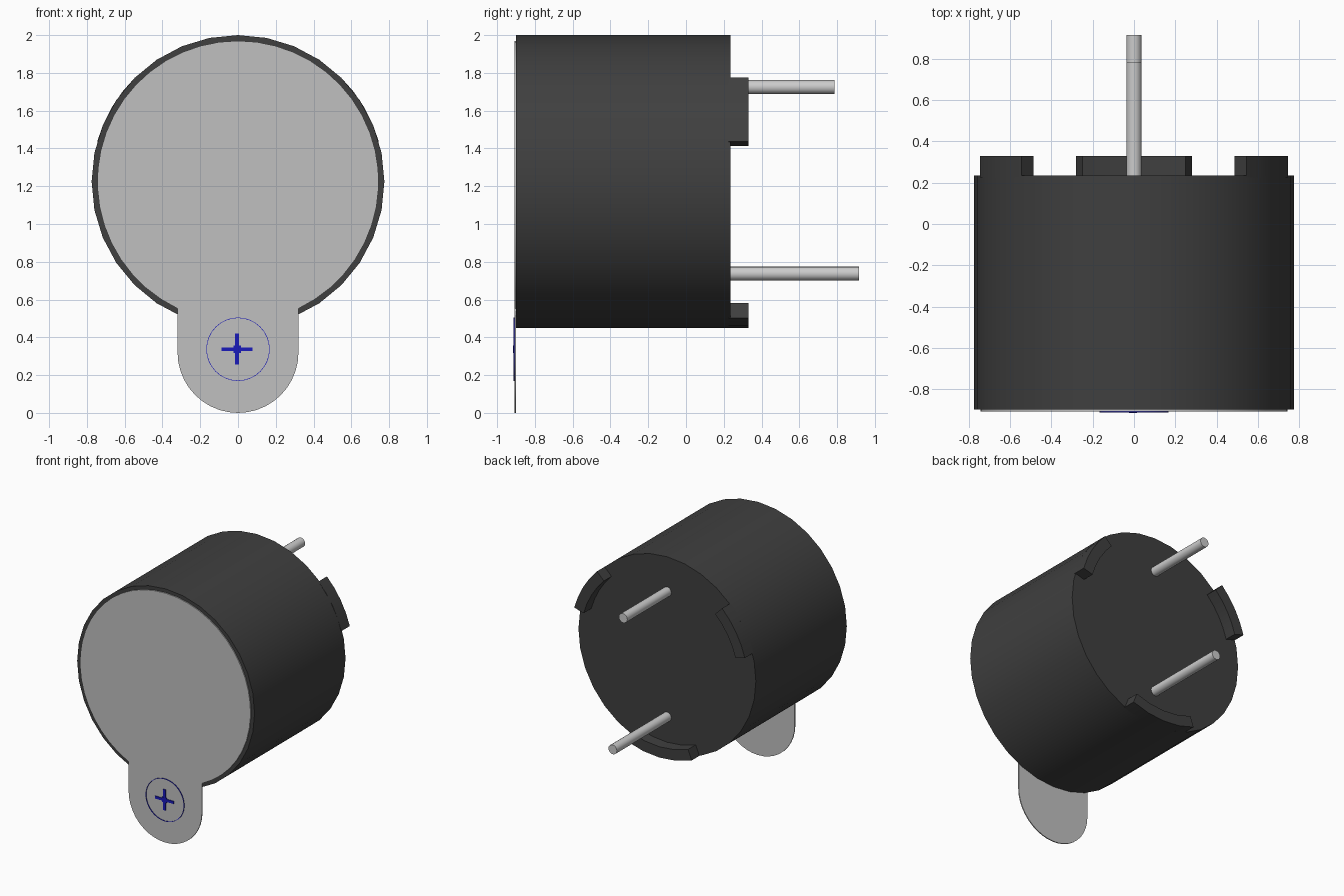
import bpy, bmesh, math
from mathutils import Matrix

cube = bpy.data.objects.get("Cube")
if cube:
    bpy.data.objects.remove(cube, do_unlink=True)

CZ = 1.225       # height of the body axis
R = 0.775        # body radius
BACK = 0.235     # rear face of the body


def material(name, rgb):
    m = bpy.data.materials.new(name)
    m.use_nodes = True
    m.diffuse_color = (*rgb, 1)
    m.node_tree.nodes["Principled BSDF"].inputs["Base Color"].default_value = (*rgb, 1)
    return m


black = material("black plastic", (0.05, 0.05, 0.05))
label_grey = material("label grey", (0.53, 0.53, 0.53))
metal = material("pin metal", (0.6, 0.6, 0.6))
blue = material("blue ink", (0.01, 0.01, 0.5))


def prism(name, outline, y0, y1, mat, smooth=True):
    """Extrude an (x, z) outline from y0 to y1."""
    bm = bmesh.new()
    face = bm.faces.new([bm.verts.new((x, y0, z)) for x, z in outline])
    new = bmesh.ops.extrude_face_region(bm, geom=[face])["geom"]
    for v in new:
        if isinstance(v, bmesh.types.BMVert):
            v.co.y = y1
    bmesh.ops.recalc_face_normals(bm, faces=bm.faces)
    mesh = bpy.data.meshes.new(name)
    bm.to_mesh(mesh)
    bm.free()
    mesh.materials.append(mat)
    ob = bpy.data.objects.new(name, mesh)
    bpy.context.collection.objects.link(ob)
    if smooth:
        bpy.ops.object.select_all(action="DESELECT")
        ob.select_set(True)
        bpy.context.view_layer.objects.active = ob
        bpy.ops.object.shade_smooth_by_angle(angle=math.radians(35))
    return ob


def arc(cz, r, a0, a1, n):
    """n + 1 points on an arc about (0, cz), angles in degrees."""
    angles = [math.radians(a0 + (a1 - a0) * i / n) for i in range(n + 1)]
    return [(r * math.cos(a), cz + r * math.sin(a)) for a in angles]


# Cylindrical housing
prism("housing", arc(CZ, R, 0, 360, 32)[:-1], -0.90, BACK, black)

# Three curved standoff feet on the rear rim
for name, mid, half in (("foot_left", 30.5, 14.7), ("foot_right", 149.5, 14.7),
                        ("foot_bottom", 270, 21.2)):
    outline = (arc(CZ, R, mid - half, mid + half, 4)
               + arc(CZ, 0.69, mid + half, mid - half, 4))
    prism(name, outline, BACK - 0.01, 0.33, black)

# Two contact pins
for name, z, end in (("upper_pin", 1.725, 0.785), ("lower_pin", 0.737, 0.915)):
    prism(name, arc(z, 0.037, 0, 360, 16)[:-1], BACK - 0.01, end, metal)

# Peel-off label: round cover with a rounded pull tab
TAB = 0.32
neck = math.degrees(math.acos(TAB / 0.745))
label = arc(CZ, 0.745, -neck, 180 + neck, 40) + arc(TAB, TAB, 180, 360, 20)
prism("label", label, -0.908, -0.90, label_grey)

# Printed polarity mark: fine ring and plus sign
MZ = 0.337
ring = prism("mark_ring", arc(MZ, 0.168, 0, 360, 32)[:-1], -0.914, -0.907, blue)
bm = bmesh.new()
bm.from_mesh(ring.data)
bmesh.ops.delete(bm, geom=[f for f in bm.faces if len(f.verts) > 4], context="FACES_ONLY")
bm.to_mesh(ring.data)
bm.free()
wall = ring.modifiers.new("wall", "SOLIDIFY")
wall.thickness = 0.003

w, l = 0.01, 0.082
plus = [(w, l), (-w, l), (-w, w), (-l, w), (-l, -w), (-w, -w),
        (-w, -l), (w, -l), (w, -w), (l, -w), (l, w), (w, w)]
prism("mark_plus", [(x - 0.005, MZ + z) for x, z in plus], -0.914, -0.907, blue, False)
c = 0.02
prism("mark_plus_centre", [(x - 0.005, MZ + z) for x, z in ((c, c), (-c, c), (-c, -c), (c, -c))],
      -0.915, -0.907, blue, False)
